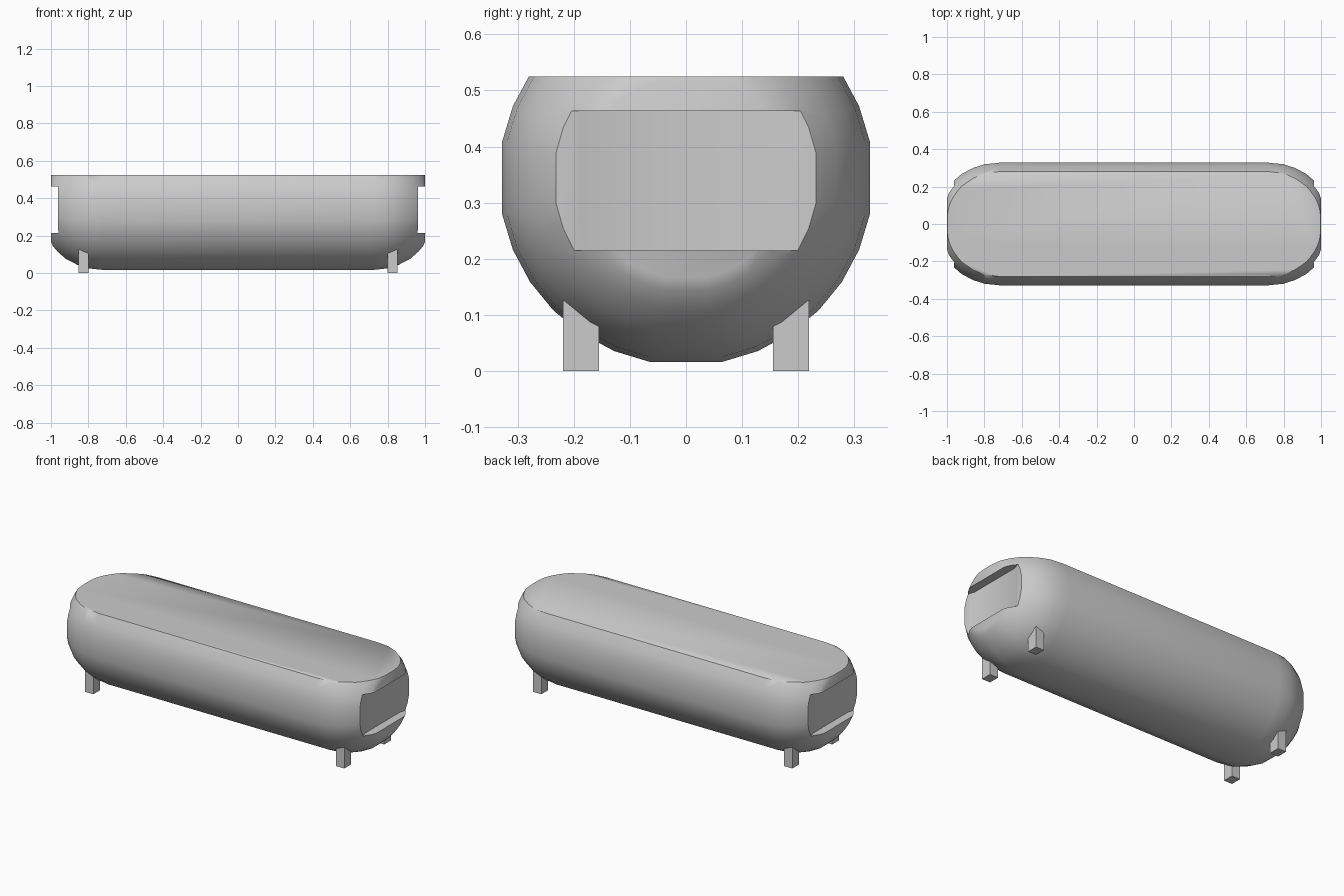
import bpy, bmesh
from math import sin, cos, pi

if "Cube" in bpy.data.objects:
    bpy.data.objects.remove(bpy.data.objects["Cube"])

R, CZ, TOP = 0.334, 0.344, 0.525


def make_object(name, bm):
    bmesh.ops.recalc_face_normals(bm, faces=bm.faces)
    me = bpy.data.meshes.new(name)
    bm.to_mesh(me)
    bm.free()
    ob = bpy.data.objects.new(name, me)
    bpy.context.collection.objects.link(ob)
    return ob


def prism(name, pts, z0, z1):
    bm = bmesh.new()
    f = bm.faces.new([bm.verts.new((x, y, z0)) for x, y in pts])
    ext = bmesh.ops.extrude_face_region(bm, geom=[f])
    for v in ext["geom"]:
        if isinstance(v, bmesh.types.BMVert):
            v.co.z = z1
    return make_object(name, bm)


def smooth(ob, angle):
    bpy.ops.object.select_all(action='DESELECT')
    ob.select_set(True)
    bpy.context.view_layer.objects.active = ob
    bpy.ops.object.shade_smooth_by_angle(angle=angle)


# Tank body: rounded capsule lofted along x, sliced flat on top
half = [(0.72, 1), (0.80, 0.975), (0.86, 0.915), (0.92, 0.82),
        (0.965, 0.70), (0.99, 0.61), (1.0, 0.54)]
stations = [(-x, s) for x, s in reversed(half)] + half
angles = [k * pi / 16 for k in range(32) if k % 8]
bm = bmesh.new()
rings = [[bm.verts.new((x, R * s * cos(a), CZ + R * s * sin(a))) for a in angles]
         for x, s in stations]
n = len(angles)
for a, b in zip(rings, rings[1:]):
    for i in range(n):
        j = (i + 1) % n
        bm.faces.new((a[i], a[j], b[j], b[i]))
bm.faces.new(rings[0])
bm.faces.new(rings[-1])
bmesh.ops.bisect_plane(bm, geom=bm.verts[:] + bm.edges[:] + bm.faces[:],
                       plane_co=(0, 0, TOP), plane_no=(0, 0, 1), clear_outer=True)
bmesh.ops.holes_fill(bm, edges=[e for e in bm.edges if e.is_boundary], sides=0)
body = make_object("tank_body", bm)

# Recessed end panels with shallow sloped sides
side = [(0.95, 0.165), (0.96, 0.19), (0.963, 0.235), (1.1, 0.235)]
outline = side + [(x, -y) for x, y in reversed(side)]
for sx in (-1, 1):
    cutter = prism("end_panel_cutter", [(sx * x, y) for x, y in outline], 0.215, 0.463)
    cutter.hide_render = True
    mod = body.modifiers.new("end_recess", 'BOOLEAN')
    mod.operation = 'DIFFERENCE'
    mod.solver = 'EXACT'
    mod.object = cutter
    bpy.context.view_layer.objects.active = body
    bpy.ops.object.modifier_apply(modifier=mod.name)
    bpy.data.objects.remove(cutter)
smooth(body, 0.9)

# Four short legs
for sx, xn in ((-1, "left"), (1, "right")):
    for sy, yn in ((-1, "front"), (1, "back")):
        pts = [(sx * 0.825 + dx, sy * 0.187 + dy) for dx, dy in
               ((-0.027, -0.032), (0.027, -0.032), (0.027, 0.032), (-0.027, 0.032))]
        smooth(prism(f"{yn}_{xn}_leg", pts, 0.0, 0.13), 0.6)
